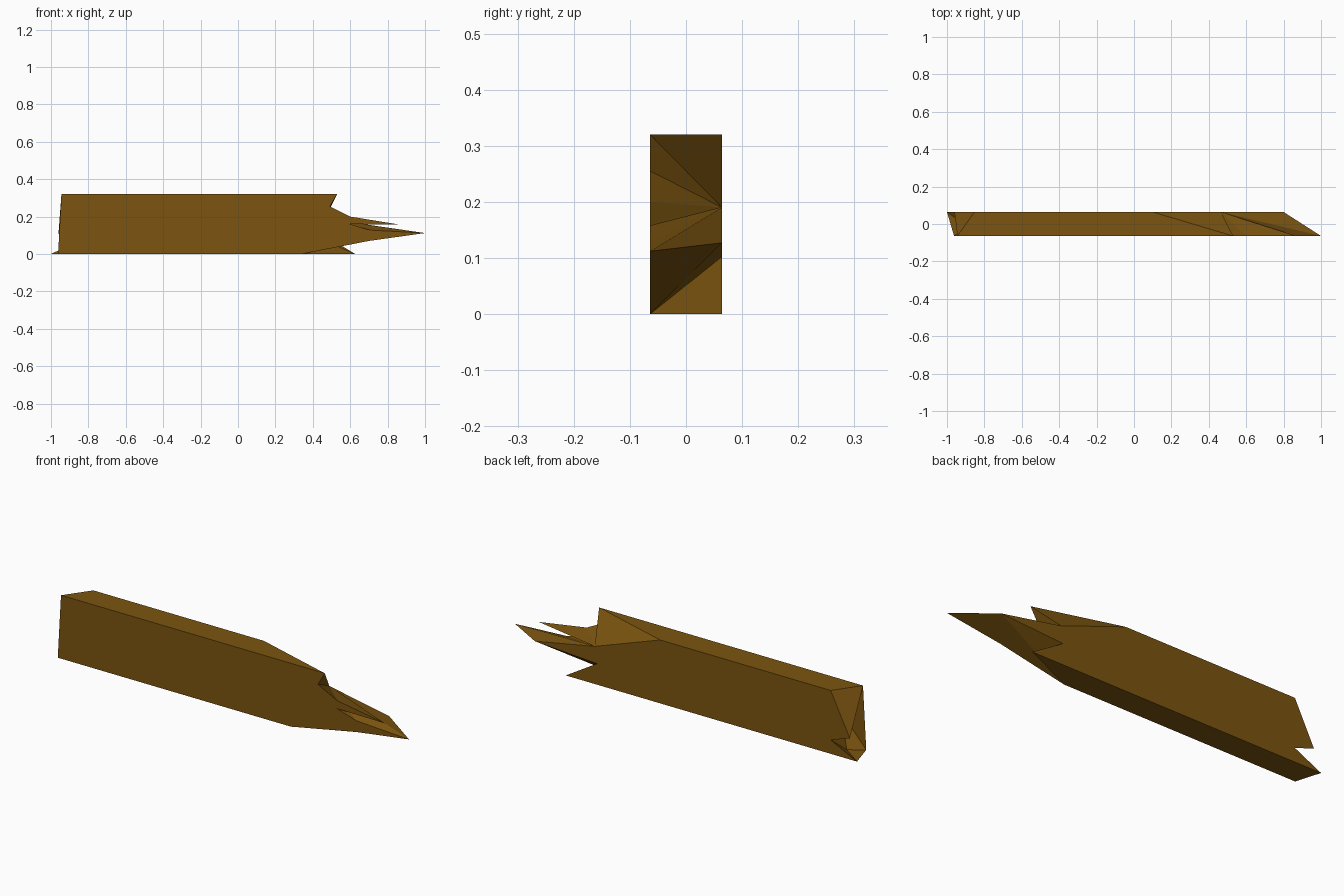
import bpy, bmesh

if "Cube" in bpy.data.objects:
    bpy.data.objects.remove(bpy.data.objects["Cube"])

HALF = 0.064  # half thickness of the plank

# Splintered end outlines, listed from top to bottom as (x, z)
RIGHT_FRONT = [(.53, .32), (.49, .255), (.6, .2), (.867, .157), (.597, .16),
               (.705, .128), (1.0, .112), (.7, .07), (.34, 0)]
RIGHT_BACK = [(.1, .32), (.465, .19), (.8, .127), (.39, .102), (.627, 0)]
LEFT_FRONT = [(-.944, .32), (-.82, .155), (-.962, 0)]
LEFT_BACK = [(-.853, .32), (-.96, .107), (-.853, .07), (-1.0, 0)]

bm = bmesh.new()


def verts(points, y):
    return [bm.verts.new((x, y, z)) for x, z in points]


def bridge(front, back, steps):
    """Triangle strip between two outlines; each step advances one side."""
    i = j = 0
    for s in steps:
        if s == "f":
            bm.faces.new((front[i], front[i + 1], back[j]))
            i += 1
        else:
            bm.faces.new((front[i], back[j + 1], back[j]))
            j += 1


rf, rb = verts(RIGHT_FRONT, -HALF), verts(RIGHT_BACK, HALF)
lf, lb = verts(LEFT_FRONT, -HALF), verts(LEFT_BACK, HALF)
mid = bm.verts.new((-.888, -.015, 0))  # notch in the underside at the left end

# Broad front and back, top and underside
bm.faces.new(rf + lf[::-1])
bm.faces.new(rb + lb[::-1])
bm.faces.new((lf[0], rf[0], rb[0], lb[0]))
bm.faces.new((lf[-1], rf[-1], rb[-1], lb[-1], mid))

# Broken ends
bridge(rf, rb, "bfffff" "fbffbb")
bridge(lf, lb, "bfb")
for a, b in ((lf[1], lf[2]), (lb[2], lf[1]), (lb[3], lb[2])):
    bm.faces.new((a, b, mid))

# Triangulate the concave outlines and make the normals point outward
bmesh.ops.triangulate(bm, faces=[f for f in bm.faces if len(f.verts) > 4],
                      ngon_method='EAR_CLIP')
bmesh.ops.recalc_face_normals(bm, faces=bm.faces[:])

mesh = bpy.data.meshes.new("broken_plank")
bm.to_mesh(mesh)
bm.free()
plank = bpy.data.objects.new("broken_plank", mesh)
bpy.context.collection.objects.link(plank)

# Brown wood
wood = bpy.data.materials.new("brown_wood")
wood.diffuse_color = (.2, .09, .005, 1)
wood.use_nodes = True
wood.node_tree.nodes["Principled BSDF"].inputs["Base Color"].default_value = wood.diffuse_color
mesh.materials.append(wood)
